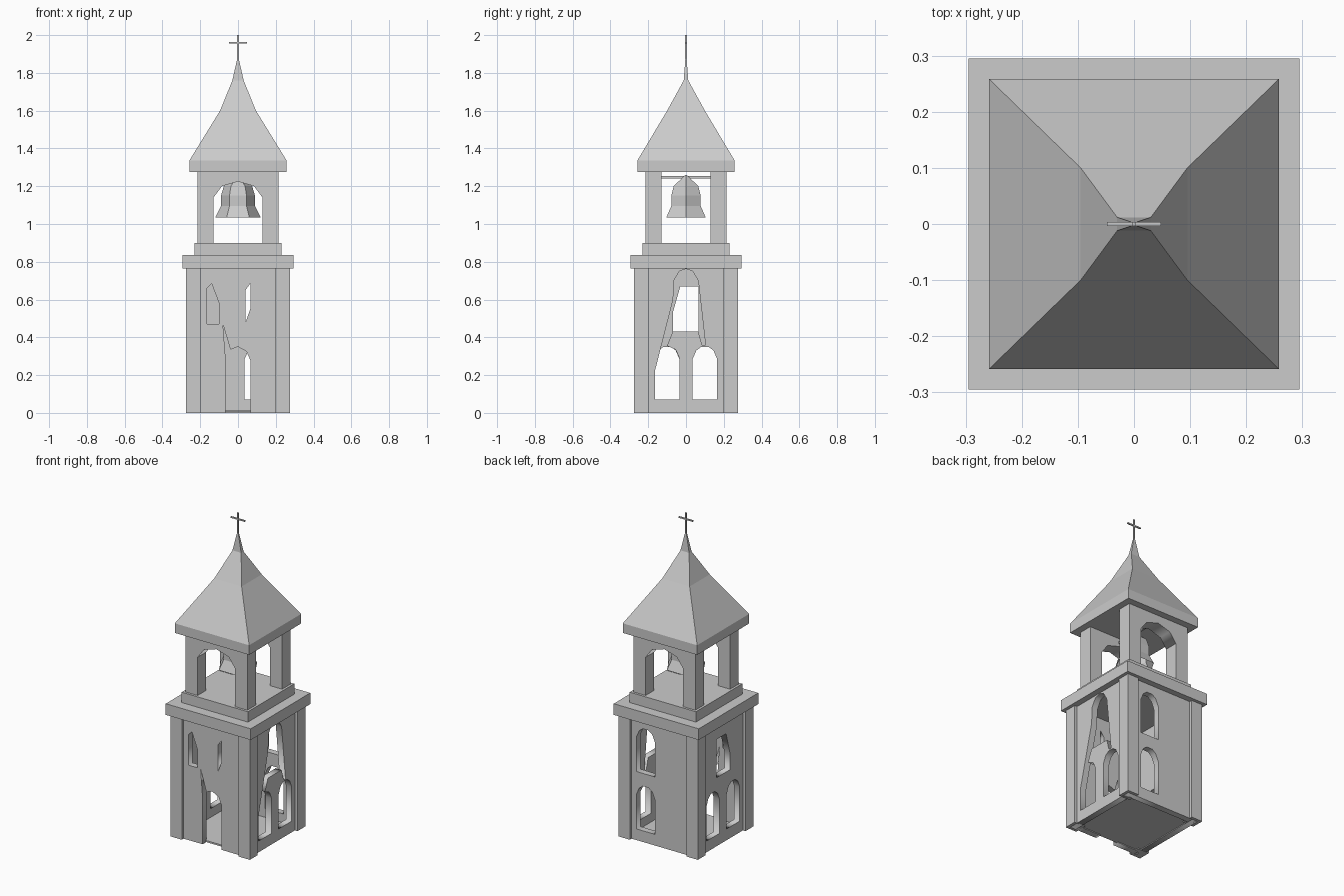
import bpy, bmesh, math

if "Cube" in bpy.data.objects:
    bpy.data.objects.remove(bpy.data.objects["Cube"])


def mesh_object(name, bm):
    bmesh.ops.recalc_face_normals(bm, faces=bm.faces)
    me = bpy.data.meshes.new(name)
    bm.to_mesh(me)
    bm.free()
    ob = bpy.data.objects.new(name, me)
    bpy.context.collection.objects.link(ob)
    return ob


def box(name, x0, x1, y0, y1, z0, z1):
    bm = bmesh.new()
    bmesh.ops.create_cube(bm, size=1)
    for v in bm.verts:
        v.co = ((x0 + x1) / 2 + v.co.x * (x1 - x0),
                (y0 + y1) / 2 + v.co.y * (y1 - y0),
                (z0 + z1) / 2 + v.co.z * (z1 - z0))
    return mesh_object(name, bm)


def slab(name, half, z0, z1):
    return box(name, -half, half, -half, half, z0, z1)


def rings(name, loops, cap=True):
    """Skin a stack of equal-length point loops."""
    bm = bmesh.new()
    vs = [[bm.verts.new(p) for p in loop] for loop in loops]
    n = len(vs[0])
    for a, b in zip(vs, vs[1:]):
        for i in range(n):
            j = (i + 1) % n
            bm.faces.new((a[i], a[j], b[j], b[i]))
    if cap:
        bm.faces.new(vs[0][::-1])
        bm.faces.new(vs[-1])
    return mesh_object(name, bm)


def panel(name, outlines, offset, thick, side=False):
    """Upright wall from 2D outlines: the first is the edge, the rest are holes."""
    cu = bpy.data.curves.new(name, 'CURVE')
    cu.dimensions = '2D'
    cu.fill_mode = 'BOTH'
    cu.extrude = thick / 2
    for pts in outlines:
        sp = cu.splines.new('POLY')
        sp.points.add(len(pts) - 1)
        for p, (u, v) in zip(sp.points, pts):
            p.co = (u, v, 0, 1)
        sp.use_cyclic_u = True
    ob = bpy.data.objects.new(name, cu)
    bpy.context.collection.objects.link(ob)
    ob.location = (offset, 0, 0) if side else (0, offset, 0)
    ob.rotation_euler = (math.pi / 2, 0, math.pi / 2 if side else 0)
    bpy.ops.object.select_all(action='DESELECT')
    ob.select_set(True)
    bpy.context.view_layer.objects.active = ob
    bpy.ops.object.convert(target='MESH')
    return bpy.context.object


def arch(u, z0, z1, w=0.065):
    """Arched window outline centred on u."""
    top = [(w, -0.065), (0.7 * w, -0.02), (0.3 * w, 0), (-0.3 * w, 0), (-0.7 * w, -0.02), (-w, -0.065)]
    return [(u - w, z0), (u + w, z0)] + [(u + a, z1 + b) for a, b in top]


# lower tower walls
W, T, C = 0.257, 0.04, 0.237
edge = [(-W, 0), (W, 0), (W, 0.77), (-W, 0.77)]
door = [(-0.065, 0), (-0.065, 0.28), (-0.08, 0.47), (-0.04, 0.335), (0, 0.35),
        (0.045, 0.325), (0.065, 0.28), (0.065, 0)]
panel("front_wall", [
    [(-W, 0)] + door + [(W, 0), (W, 0.77), (-W, 0.77)],
    [(-0.165, 0.47), (-0.1, 0.47), (-0.1, 0.58), (-0.14, 0.685), (-0.165, 0.66)],
    [(0.04, 0.48), (0.065, 0.55), (0.065, 0.685), (0.04, 0.65)]], -C, T)
panel("back_wall", [edge, arch(0.1, 0.07, 0.35), arch(0.1, 0.43, 0.71)], C, T)
panel("right_wall", [
    edge, arch(0.1, 0.07, 0.35),
    [(-0.165, 0.07), (-0.035, 0.07), (-0.035, 0.29), (-0.055, 0.335), (-0.1, 0.355),
     (-0.07, 0.43), (0.065, 0.43), (0.085, 0.36), (0.103, 0.36), (0.065, 0.70),
     (0.035, 0.75), (0, 0.762), (-0.035, 0.75), (-0.065, 0.70), (-0.068, 0.6), (-0.165, 0.22)]],
      C, T, True)
panel("left_wall", [
    edge, arch(0.1, 0.07, 0.35), arch(-0.1, 0.07, 0.35),
    [(-0.07, 0.43), (0.065, 0.43), (0.065, 0.67), (-0.03, 0.67), (-0.07, 0.53)]],
      -C, T, True)
slab("tower_floor", 0.23, 0.005, 0.015)

# corner pilasters and belfry posts
for sx in (-1, 1):
    for sy in (-1, 1):
        for name, a, b, z0, z1 in (("corner_pilaster", 0.197, 0.275, 0, 0.77),
                                   ("belfry_post", 0.13, 0.215, 0.895, 1.28)):
            xs, ys = sorted((sx * a, sx * b)), sorted((sy * a, sy * b))
            box(name, *xs, *ys, z0, z1)

# cornice and belfry base
slab("cornice", 0.295, 0.765, 0.835)
slab("belfry_base", 0.23, 0.835, 0.9)

# arched heads on the front and back of the belfry
for s in (-1, 1):
    panel("belfry_arch", [[(-0.13, 1.14), (-0.085, 1.2), (0, 1.225), (0.085, 1.2), (0.13, 1.14),
                           (0.13, 1.278), (-0.13, 1.278)]], s * 0.1725, 0.085)

# roof with a sweeping spire
profile = [(0.258, 0.258, 1.275), (0.258, 0.258, 1.335), (0.095, 0.1, 1.6),
           (0.03, 0.012, 1.76), (0.003, 0.003, 1.88)]
rings("roof", [[(-x, -y, z), (x, -y, z), (x, y, z), (-x, y, z)] for x, y, z in profile])

# cross
box("cross_upright", -0.004, 0.004, -0.004, 0.004, 1.87, 2.0)
box("cross_arm", -0.048, 0.048, -0.004, 0.004, 1.956, 1.964)

# six-sided open bell and its hanging bar
bell = [(0.12, 1.035), (0.09, 1.095), (0.09, 1.15), (0.075, 1.2), (0.005, 1.26)]
rings("bell", [[(r * math.cos(i * math.pi / 3), r * math.sin(i * math.pi / 3), z)
                for i in range(6)] for r, z in bell], cap=False)
box("bell_bar", -0.006, 0.006, -0.14, 0.14, 1.242, 1.254)
